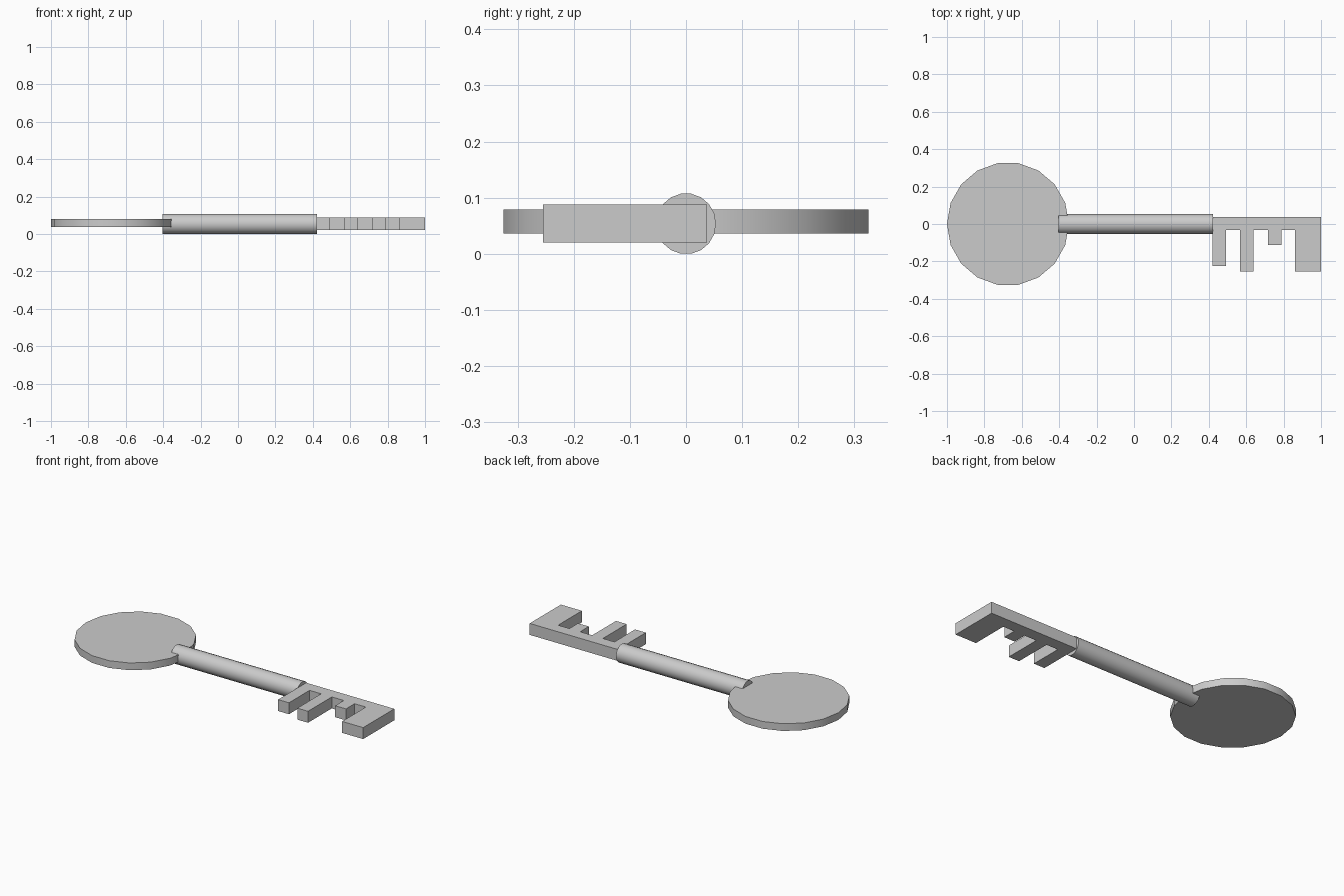
import bpy, bmesh, math
from mathutils import Matrix, Vector

if "Cube" in bpy.data.objects:
    bpy.data.objects.remove(bpy.data.objects["Cube"])


def prism(name, outline, depth, matrix=Matrix(), smooth=False):
    """Extrude a flat outline along its local z, then place it."""
    bm = bmesh.new()
    face = bm.faces.new([bm.verts.new((x, y, 0)) for x, y in outline])
    ext = bmesh.ops.extrude_face_region(bm, geom=[face], use_keep_orig=True)
    top = [v for v in ext["geom"] if isinstance(v, bmesh.types.BMVert)]
    bmesh.ops.translate(bm, verts=top, vec=Vector((0, 0, depth)))
    bmesh.ops.transform(bm, matrix=matrix, verts=bm.verts)
    bmesh.ops.recalc_face_normals(bm, faces=bm.faces)
    mesh = bpy.data.meshes.new(name)
    bm.to_mesh(mesh)
    bm.free()
    obj = bpy.data.objects.new(name, mesh)
    bpy.context.collection.objects.link(obj)
    if smooth:
        bpy.ops.object.select_all(action='DESELECT')
        obj.select_set(True)
        bpy.context.view_layer.objects.active = obj
        bpy.ops.object.shade_smooth_by_angle(angle=math.radians(30))
    return obj


def ring(rx, ry, sides):
    return [(rx * math.cos(math.tau * i / sides), ry * math.sin(math.tau * i / sides))
            for i in range(sides)]


# Round handle disc
prism("bow", ring(0.326, 0.33, 18), 0.043,
      Matrix.Translation((-0.674, 0, 0.036)), smooth=True)

# Round shaft running along x, its end sunk into the disc
along_x = Matrix(((0, 0, 1, 0), (1, 0, 0, 0), (0, 1, 0, 0), (0, 0, 0, 1)))
prism("shaft", ring(0.0535, 0.0543, 18), 0.826,
      Matrix.Translation((-0.404, 0, 0.0535)) @ along_x, smooth=True)

# Toothed bit: one straight back edge, teeth pointing to the front
teeth = [(0.421, 0.492, -0.225), (0.568, 0.638, -0.255),
         (0.717, 0.788, -0.113), (0.862, 1.0, -0.255)]
back, root = 0.037, -0.032
outline = [(1.0, back), (0.421, back)]
for i, (x0, x1, tip) in enumerate(teeth):
    if i > 0:
        outline.append((x0, root))
    outline += [(x0, tip), (x1, tip)]
    if i < len(teeth) - 1:
        outline.append((x1, root))
prism("bit", outline, 0.068, Matrix.Translation((0, 0, 0.02)))
